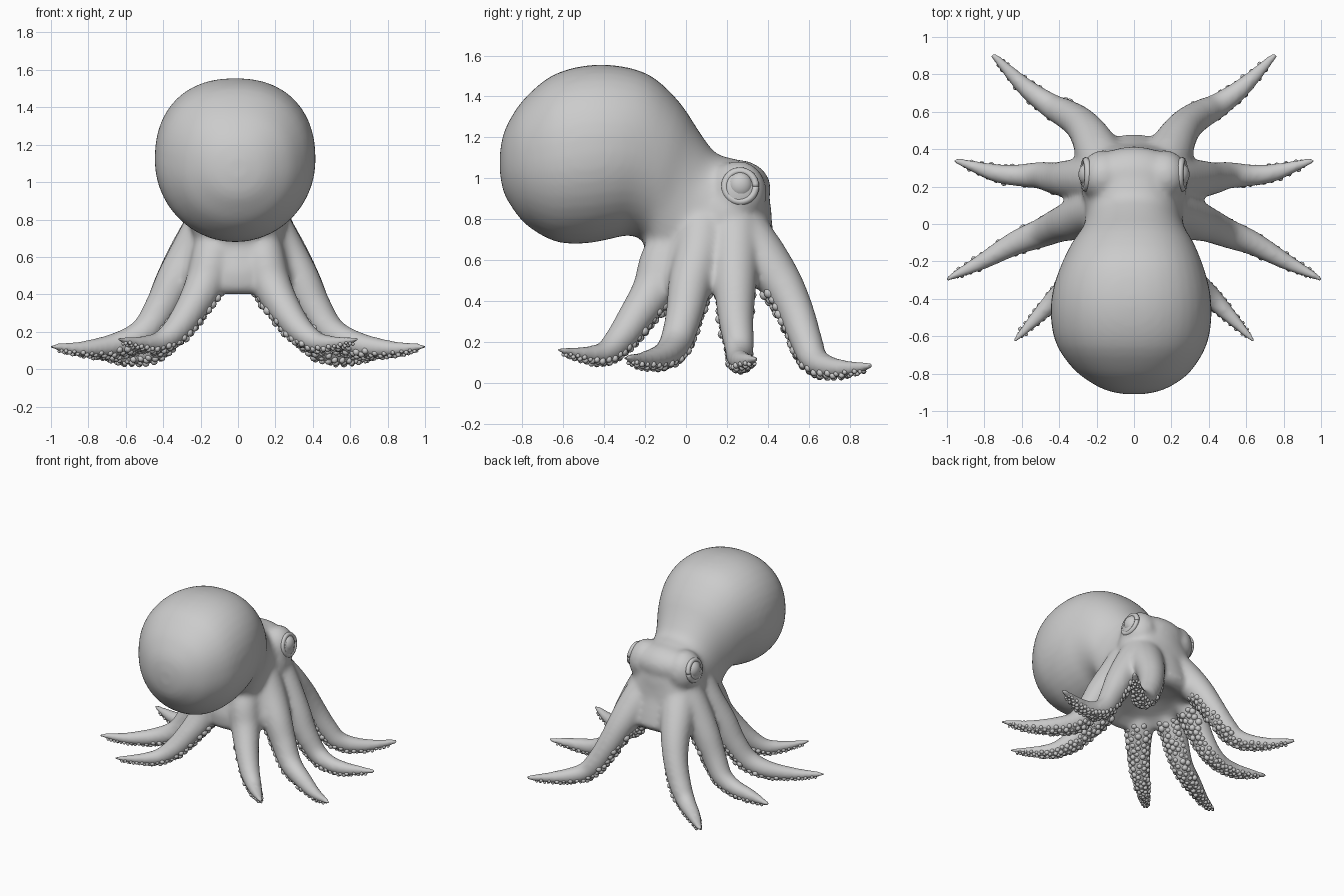
import bpy, bmesh, random
from math import sin, cos, pi, copysign
from mathutils import Vector, Matrix

cube = bpy.data.objects.get("Cube")
if cube:
    bpy.data.objects.remove(cube)
random.seed(4)

skin = bpy.data.materials.new("grey skin")
skin.use_nodes = True
skin.diffuse_color = (0.6, 0.6, 0.6, 1)
skin.node_tree.nodes["Principled BSDF"].inputs["Base Color"].default_value = (0.6, 0.6, 0.6, 1)


def smooth_path(keys, steps):
    """Catmull-Rom through tuples of any length."""
    pts = [Vector(k) for k in keys]
    pts = [2 * pts[0] - pts[1]] + pts + [2 * pts[-1] - pts[-2]]
    out = []
    for a, b, c, d in zip(pts, pts[1:], pts[2:], pts[3:]):
        for s in range(steps):
            t = s / steps
            out.append(0.5 * (2 * b + (c - a) * t + (2 * a - 5 * b + 4 * c - d) * t * t
                              + (3 * b - a - 3 * c + d) * t ** 3))
    return out + [pts[-2]]


def loft(bm, rings):
    loops = [[bm.verts.new(p) for p in ring] for ring in rings]
    n = len(loops[0])
    for a, b in zip(loops, loops[1:]):
        for i in range(n):
            j = (i + 1) % n
            bm.faces.new((a[i], a[j], b[j], b[i]))
    bm.faces.new(loops[0][::-1])
    bm.faces.new(loops[-1])


def ellipsoid(bm, centre, size):
    m = Matrix.Translation(centre) @ Matrix.Diagonal((*size, 1))
    bmesh.ops.create_uvsphere(bm, u_segments=32, v_segments=20, radius=1, matrix=m)


def finish(bm, name):
    bmesh.ops.recalc_face_normals(bm, faces=bm.faces)
    for f in bm.faces:
        f.smooth = True
    mesh = bpy.data.meshes.new(name)
    bm.to_mesh(mesh)
    bm.free()
    mesh.materials.append(skin)
    ob = bpy.data.objects.new(name, mesh)
    bpy.context.collection.objects.link(ob)
    return ob


def frame(path, i):
    """Side and underside directions of an arm at sample i."""
    t = (path[min(i + 1, len(path) - 1)].xyz - path[max(i - 1, 0)].xyz).normalized()
    side = t.cross(Vector((0, 0, 1))).normalized()
    under = t.cross(side).normalized()
    if under.z > 0:
        under = -under
    return side, under


# Mantle and head sections: top y, top z, bottom y, bottom z, half width
sections = [
    (-.91, 1.13, -.91, 1.02, .05), (-.895, 1.21, -.895, .94, .13), (-.86, 1.29, -.86, .87, .21),
    (-.79, 1.39, -.78, .77, .31), (-.66, 1.50, -.64, .69, .40),
    (-.50, 1.55, -.50, .68, .43), (-.33, 1.55, -.38, .70, .42),
    (-.17, 1.50, -.28, .72, .38), (-.03, 1.37, -.21, .69, .33),
    (.07, 1.22, -.20, .62, .285), (.15, 1.12, -.18, .56, .265),
    (.25, 1.09, -.10, .53, .26), (.36, 1.01, .05, .53, .26),
    (.41, .85, .20, .53, .25), (.43, .70, .33, .54, .20),
]
# Web skirt sections, ending in a hollow underneath: z, half width, half depth
skirt = [(.86, .25, .26), (.74, .29, .30), (.62, .335, .335), (.52, .37, .36),
         (.46, .37, .355), (.42, .34, .33), (.41, .29, .29), (.45, .21, .21), (.48, .08, .08)]
# Arms on one side: x, y, z, radius
arms = [
    [(.14, .28, .72, .14), (.19, .38, .60, .125), (.235, .47, .48, .105), (.29, .54, .34, .09),
     (.365, .59, .20, .08), (.45, .635, .105, .068), (.59, .74, .07, .05), (.75, .90, .08, .022)],
    [(.16, .24, .76, .13), (.24, .24, .64, .12), (.34, .24, .47, .105), (.42, .245, .31, .088),
     (.50, .26, .18, .075), (.61, .26, .12, .062), (.75, .275, .105, .05), (.95, .338, .115, .02)],
    [(.16, .08, .76, .13), (.24, .06, .63, .12), (.33, .02, .48, .108), (.41, -.01, .33, .092),
     (.50, -.05, .20, .08), (.64, -.105, .135, .066), (.82, -.205, .11, .045), (.99, -.29, .12, .02)],
    [(.10, -.02, .74, .12), (.135, -.11, .60, .115), (.175, -.155, .46, .108), (.245, -.24, .33, .09),
     (.33, -.325, .21, .075), (.42, -.40, .145, .058), (.52, -.50, .14, .04), (.635, -.62, .16, .018)],
]

body = bmesh.new()
rings = []
for ty, tz, by, bz, w in (tuple(v) for v in smooth_path(sections, 3)):
    lean = -0.09 * max(0, w - .26)
    ring = []
    for k in range(40):
        a = 2 * pi * k / 40
        # The upper half is slightly squared off
        power = .88 if cos(a) > 0 else 1
        h = (1 + copysign(abs(cos(a)) ** power, cos(a))) / 2
        x = copysign(abs(sin(a)) ** power, sin(a))
        ring.append((lean + w * x, by + (ty - by) * h, bz + (tz - bz) * h))
    rings.append(ring)
loft(body, rings)

# Web between the arms, its rim rising toward the face
rings = []
for z, rx, ry in skirt:
    angles = [2 * pi * k / 40 for k in range(40)]
    rise = .13 if z < .5 else 0
    rings.append([(rx * cos(a), .125 + ry * sin(a), z + rise * (.2 + ry * sin(a))) for a in angles])
loft(body, rings)

# Face, brow and eye mounds
ellipsoid(body, (0, .205, .82), (.285, .215, .25))
ellipsoid(body, (0, .25, .95), (.25, .165, .14))
for s in (-1, 1):
    ellipsoid(body, (s * .165, .255, .93), (.125, .14, .155))

suckers = bmesh.new()
for keys in arms:
    for s in (-1, 1):
        path = smooth_path([(s * x, y, z, r) for x, y, z, r in keys], 8)
        rings = []
        for i, p in enumerate(path):
            side, under = frame(path, i)
            rings.append([p.xyz + p.w * (side * cos(2 * pi * k / 16) + under * sin(2 * pi * k / 16))
                          for k in range(16)])
        loft(body, rings)
        ellipsoid(body, path[-1].xyz, (path[-1].w,) * 3)
        # Staggered, uneven rows of suckers along the underside
        for i in range(16, len(path) - 2):
            side, under = frame(path, i)
            p = path[i]
            for a in ((-.95, 0, .95) if i % 2 else (-.5, .5)):
                a += random.uniform(-.15, .15)
                c = p.xyz + p.w * random.uniform(.82, .94) * (under * cos(a) + side * sin(a))
                bmesh.ops.create_icosphere(suckers, subdivisions=2,
                                           radius=(.006 + p.w * .19) * random.uniform(.8, 1.1),
                                           matrix=Matrix.Translation(c))

octopus = finish(body, "body_and_arms")
fuse = octopus.modifiers.new("Fuse", 'REMESH')
fuse.mode = 'VOXEL'
fuse.voxel_size = .014
fuse.use_smooth_shade = True
soften = octopus.modifiers.new("Soften", 'SMOOTH')
soften.factor = .5
soften.iterations = 20
finish(suckers, "suckers")

# Eyes: a ball inside a low lid ring
for s, label in ((1, "left"), (-1, "right")):
    eye = bmesh.new()
    ellipsoid(eye, (s * .245, .265, .965), (.052, .062, .066))
    finish(eye, label + "_eye")
    lid = bmesh.new()
    loops = []
    for i in range(33):
        a = 2 * pi * i / 32
        out = Vector((0, cos(a), sin(a)))
        mid = Vector((s * (.258 - .012 * sin(a)), .265, .96)) + out * .075
        loops.append([mid + .018 * (out * cos(b * pi / 4) + Vector((s * sin(b * pi / 4), 0, 0)))
                      for b in range(8)])
    loft(lid, loops)
    finish(lid, label + "_eyelid")
